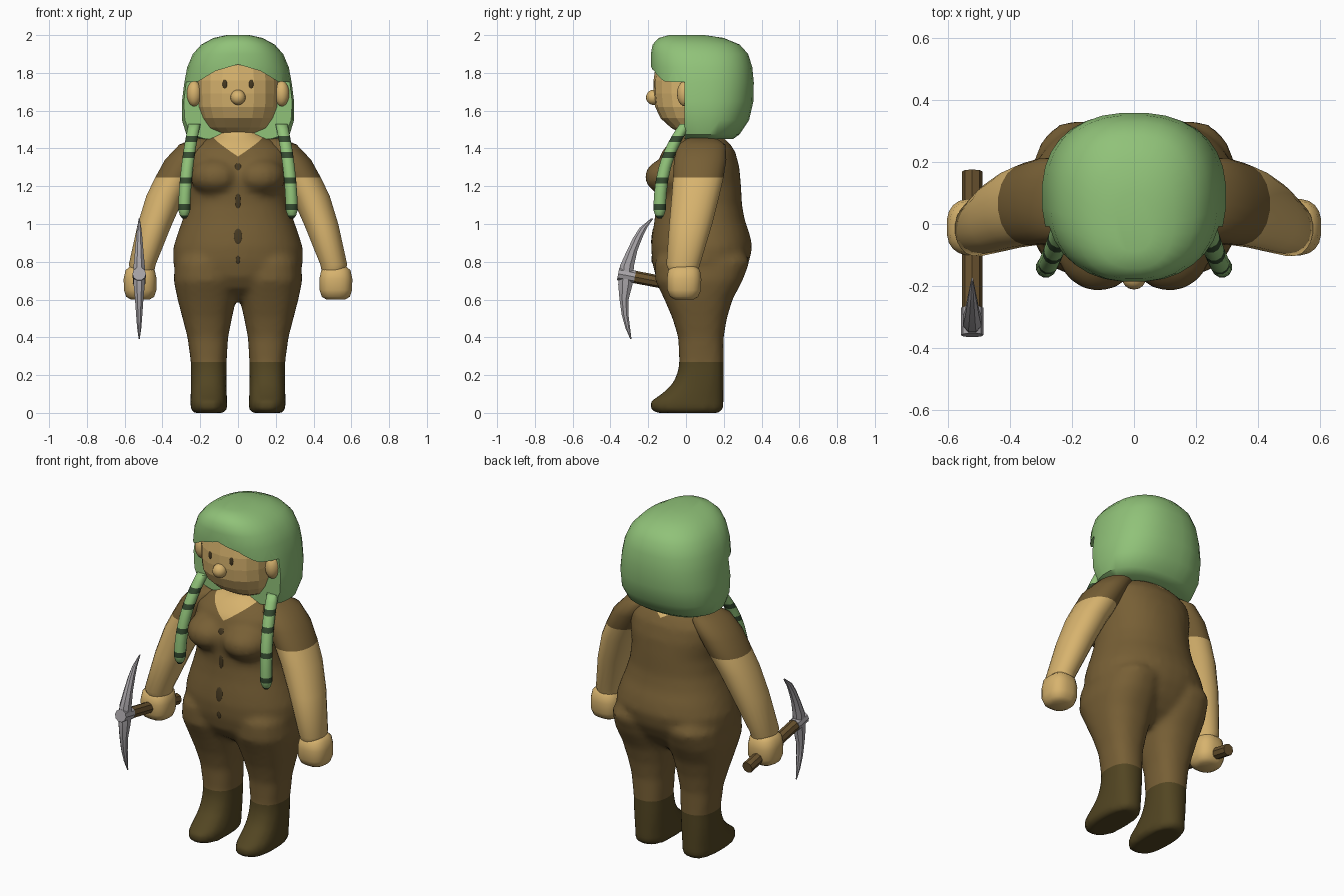
import bpy, bmesh, math
from mathutils import Vector, Matrix
from mathutils.bvhtree import BVHTree

if "Cube" in bpy.data.objects:
    bpy.data.objects.remove(bpy.data.objects["Cube"])


def colour(name, r, g, b):
    m = bpy.data.materials.new(name)
    m.diffuse_color = (r, g, b, 1)
    m.use_nodes = True
    m.node_tree.nodes["Principled BSDF"].inputs["Base Color"].default_value = m.diffuse_color
    return m


SKIN = colour("skin", 0.68, 0.45, 0.155)
CLOTH = colour("brown cloth", 0.185, 0.115, 0.036)
BOOT = colour("dark boot leather", 0.085, 0.06, 0.016)
HAIR = colour("green hair", 0.28, 0.54, 0.19)
BAND = colour("dark green band", 0.035, 0.07, 0.03)
DARK = colour("dark brown", 0.06, 0.04, 0.015)
METAL = colour("grey metal", 0.40, 0.38, 0.40)
WOOD = colour("handle wood", 0.14, 0.085, 0.028)


def loft(bm, rings, n=24, e=2.4):
    """Stack level rounded rings (centre x, z, half width, front y, back y)."""
    loops = []
    for cx, z, rx, y0, y1 in rings:
        loop = []
        for i in range(n):
            a = 2 * math.pi * (i + 0.5) / n
            c, s = math.cos(a), math.sin(a)
            px = math.copysign(abs(c) ** (2 / e), c)
            py = math.copysign(abs(s) ** (2 / e), s)
            loop.append(bm.verts.new((cx + rx * px, (y0 + y1) / 2 + (y1 - y0) / 2 * py, z)))
        loops.append(loop)
    for a, b in zip(loops, loops[1:]):
        for i in range(n):
            j = (i + 1) % n
            bm.faces.new((a[i], a[j], b[j], b[i]))
    bm.faces.new(loops[0])
    bm.faces.new(loops[-1])


def ball(bm, centre, size, rot=None, n=16):
    m = Matrix.Translation(centre) @ (rot or Matrix()) @ Matrix.Diagonal((*size, 1))
    bmesh.ops.create_uvsphere(bm, u_segments=n, v_segments=n // 2 + 2, radius=1, matrix=m)


def make(name, bm, mats, rule=None, angle=40):
    bmesh.ops.recalc_face_normals(bm, faces=bm.faces)
    for f in bm.faces:
        f.smooth = angle > 0
        f.material_index = rule(f.calc_center_median()) if rule else 0
    me = bpy.data.meshes.new(name)
    bm.to_mesh(me)
    if angle > 0:
        me.set_sharp_from_angle(angle=math.radians(angle))
    for m in mats:
        me.materials.append(m)
    ob = bpy.data.objects.new(name, me)
    bpy.context.collection.objects.link(ob)
    return ob


def bake(ob):
    """Return the modified mesh as a bmesh and delete the source object."""
    bpy.context.view_layer.update()
    me = bpy.data.meshes.new_from_object(ob.evaluated_get(bpy.context.evaluated_depsgraph_get()))
    bm = bmesh.new()
    bm.from_mesh(me)
    bpy.data.objects.remove(ob)
    bpy.data.meshes.remove(me)
    return bm


# Body: torso, bust, neck and legs fused into one skin
bm = bmesh.new()
torso = [(.60, .12, -.03, .16), (.66, .27, -.12, .24), (.72, .32, -.16, .29), (.80, .345, -.18, .335),
         (.88, .342, -.185, .352), (.95, .32, -.178, .337), (1.02, .295, -.167, .312),
         (1.1, .27, -.16, .297), (1.2, .26, -.165, .292), (1.3, .275, -.16, .283),
         (1.38, .27, -.13, .262), (1.43, .22, -.09, .23), (1.47, .13, -.05, .18)]
loft(bm, [(0, *r) for r in torso], 32, 2.2)
loft(bm, [(0, 1.4, .11, -.04, .18), (0, 1.56, .1, -.03, .17)], 24, 2)
legs = [(.155, 0, .085, -.16, .18), (.155, .02, .097, -.19, .2), (.155, .06, .097, -.19, .2),
        (.155, .10, .096, -.13, .2), (.155, .15, .095, -.075, .2), (.155, .21, .095, -.045, .2),
        (.155, .27, .095, -.036, .2), (.16, .40, .108, -.042, .2), (.163, .50, .131, -.072, .217),
        (.165, .60, .155, -.115, .247), (.17, .70, .171, -.163, .30), (.17, .80, .165, -.165, .338),
        (.16, .90, .12, -.1, .29)]
for s in (1, -1):
    loft(bm, [(s * r[0], *r[1:]) for r in legs])
    ball(bm, (s * .115, -.07, 1.25), (.14, .15, .105))
body = make("body_base", bm, [CLOTH])
rm = body.modifiers.new("fuse", 'REMESH')
rm.mode, rm.voxel_size = 'VOXEL', 0.02
sm = body.modifiers.new("soften", 'SMOOTH')
sm.factor, sm.iterations = 0.5, 4
bm = bake(body)
for co, no in [((0, 0, .27), (0, 0, 1)), ((0, -.12, 1.36), (.62, -.15, 1)), ((0, -.12, 1.36), (-.62, -.15, 1))]:
    bmesh.ops.bisect_plane(bm, geom=bm.verts[:] + bm.edges[:] + bm.faces[:], plane_co=co, plane_no=no)


def body_colour(c):
    if c.z < .27:
        return 1
    return 2 if c.z - .62 * abs(c.x) - .15 * (c.y + .12) > 1.36 else 0


body_tree = BVHTree.FromBMesh(bm)
make("body", bm, [CLOTH, BOOT, SKIN], body_colour, 60)

# Arms with short sleeves, and hands
arm = [(.505, .74, .06, -.085, .06), (.507, .785, .072, -.105, .075), (.44, 1.0, .092, -.09, .14),
       (.383, 1.15, .103, -.077, .178), (.335, 1.245, .105, -.07, .2), (.283, 1.34, .105, -.065, .215),
       (.225, 1.42, .087, -.045, .21), (.18, 1.455, .05, .01, .16)]
hand = [(.518, .60, .05, -.06, .04), (.518, .615, .075, -.085, .065), (.518, .65, .087, -.10, .08),
        (.518, .71, .088, -.102, .082), (.518, .755, .078, -.095, .075), (.518, .78, .05, -.065, .05)]
for s, side in ((1, "left"), (-1, "right")):
    bm = bmesh.new()
    loft(bm, [(s * r[0], *r[1:]) for r in arm], 20, 2.1)
    make(side + "_arm", bm, [SKIN, CLOTH], lambda c: int(c.z > 1.245), 60)
    bm = bmesh.new()
    loft(bm, [(s * r[0], *r[1:]) for r in hand], 20, 2.6)
    make(side + "_hand", bm, [SKIN], None, 60)

# Faceted head
bm = bmesh.new()
head = [(1.475, .11, -.02, .17), (1.51, .165, -.08, .21), (1.56, .192, -.135, .24), (1.62, .211, -.163, .25),
        (1.69, .215, -.172, .25), (1.76, .215, -.172, .25), (1.84, .2, -.16, .24), (1.92, .13, -.1, .2)]
loft(bm, [(0, *r) for r in head], 18, 2.3)
bmesh.ops.recalc_face_normals(bm, faces=bm.faces)
head_tree = BVHTree.FromBMesh(bm)
make("head", bm, [SKIN], None, 0)

# Nose and ears
bm = bmesh.new()
ball(bm, (0, -.172, 1.67), (.04, .04, .04))
make("nose", bm, [SKIN])
bm = bmesh.new()
for s in (1, -1):
    ball(bm, (s * .232, -.003, 1.69), (.04, .045, .068))
make("ears", bm, [SKIN])


# Thin plates laid on the surface: eyes and front buttons
def plates(name, tree, spots):
    bm = bmesh.new()
    for x, z, w, h in spots:
        loc, no, _, _ = tree.ray_cast(Vector((x, -1, z)), Vector((0, 1, 0)))
        if loc is None:
            continue
        if no.y > 0:
            no = -no
        ball(bm, loc, (w, h, .004), no.to_track_quat('Z', 'Y').to_matrix().to_4x4(), 12)
    make(name, bm, [DARK])


plates("eyes", head_tree, [(s * .07, 1.74, .012, .024) for s in (1, -1)])
plates("buttons", body_tree, [(0, 1.30, .018, .022), (0, 1.12, .014, .045), (0, .935, .022, .042), (0, .81, .012, .02)])

# Hair: rounded shell with the face opening cut under a peaked fringe
bm = bmesh.new()
hair = [(1.45, .22, -.05, .25), (1.475, .275, -.1, .285), (1.55, .298, -.15, .335), (1.65, .298, -.18, .358),
        (1.75, .285, -.18, .36), (1.83, .27, -.187, .352), (1.9, .24, -.187, .33), (1.95, .195, -.178, .285),
        (1.985, .13, -.145, .2), (2.0, .06, -.09, .1)]
loft(bm, [(0, *r) for r in hair], 32, 2.4)
hair_ob = make("hair_base", bm, [HAIR])
bm = bmesh.new()
half = [(.5, 1.2), (.5, 1.735), (.21, 1.755), (.12, 1.81)]
outline = half + [(0, 1.845)] + [(-x, z) for x, z in reversed(half)]
face = bm.faces.new([bm.verts.new((x, -.5, z)) for x, z in outline])
top = bmesh.ops.extrude_face_region(bm, geom=[face])["geom"]
bmesh.ops.translate(bm, vec=(0, .492, 0), verts=[g for g in top if isinstance(g, bmesh.types.BMVert)])
cutter = make("face_opening_cutter", bm, [HAIR])
cutter.hide_render = True
bo = hair_ob.modifiers.new("opening", 'BOOLEAN')
bo.operation, bo.solver, bo.object = 'DIFFERENCE', 'EXACT', cutter
bm = bake(hair_ob)
bpy.data.objects.remove(cutter)
make("hair", bm, [HAIR], None, 45)

# Braids with dark bands
bands = [(1.435, 1.465), (1.35, 1.38), (1.215, 1.245), (1.075, 1.105), (1.0, 1.045)]
levels = [1.53, 1.5, 1.465, 1.435, 1.41, 1.38, 1.35, 1.3, 1.245, 1.215, 1.16, 1.105, 1.075, 1.045, 1.03]
for s, side in ((1, "left"), (-1, "right")):
    rings = []
    for z in levels:
        t = (1.53 - z) / .5
        y = -.14 + .14 * (1 - t) ** 2.6
        k = {1.045: .7, 1.03: .35}.get(z, 1)
        rings.append((s * (.285 - .055 * (1 - t) ** 2), z, .033 * k, y - .034 * k, y + .034 * k))
    bm = bmesh.new()
    loft(bm, rings, 12, 2)
    make(side + "_braid", bm, [HAIR, BAND], lambda c: int(any(a < c.z < b for a, b in bands)), 60)

# Pickaxe: sloping handle and curved pointed head
PX = -.523
a, b = Vector((PX, -.352, .735)), Vector((PX, .17, .635))
bm = bmesh.new()
rot = (b - a).to_track_quat('Z', 'X').to_matrix().to_4x4()
bmesh.ops.create_cone(bm, cap_ends=True, segments=8, radius1=.033, radius2=.033, depth=(b - a).length,
                      matrix=Matrix.Translation((a + b) / 2) @ rot)
make("pick_handle", bm, [WOOD], None, 30)
bm = bmesh.new()
pick = [(.39, .003, -.295, -.288), (.45, .012, -.322, -.295), (.52, .018, -.342, -.303), (.60, .024, -.354, -.302),
        (.68, .032, -.362, -.28), (.78, .032, -.352, -.272), (.86, .024, -.315, -.255), (.93, .018, -.28, -.228),
        (.98, .012, -.247, -.205), (1.03, .003, -.185, -.172)]
loft(bm, [(PX, *r) for r in pick], 8, 2)
make("pick_head", bm, [METAL], None, 35)
bm = bmesh.new()
bmesh.ops.create_cone(bm, cap_ends=True, segments=10, radius1=.036, radius2=.036, depth=.09,
                      matrix=Matrix.Translation((PX, -.315, .728)) @ rot)
make("pick_collar", bm, [METAL], None, 30)
